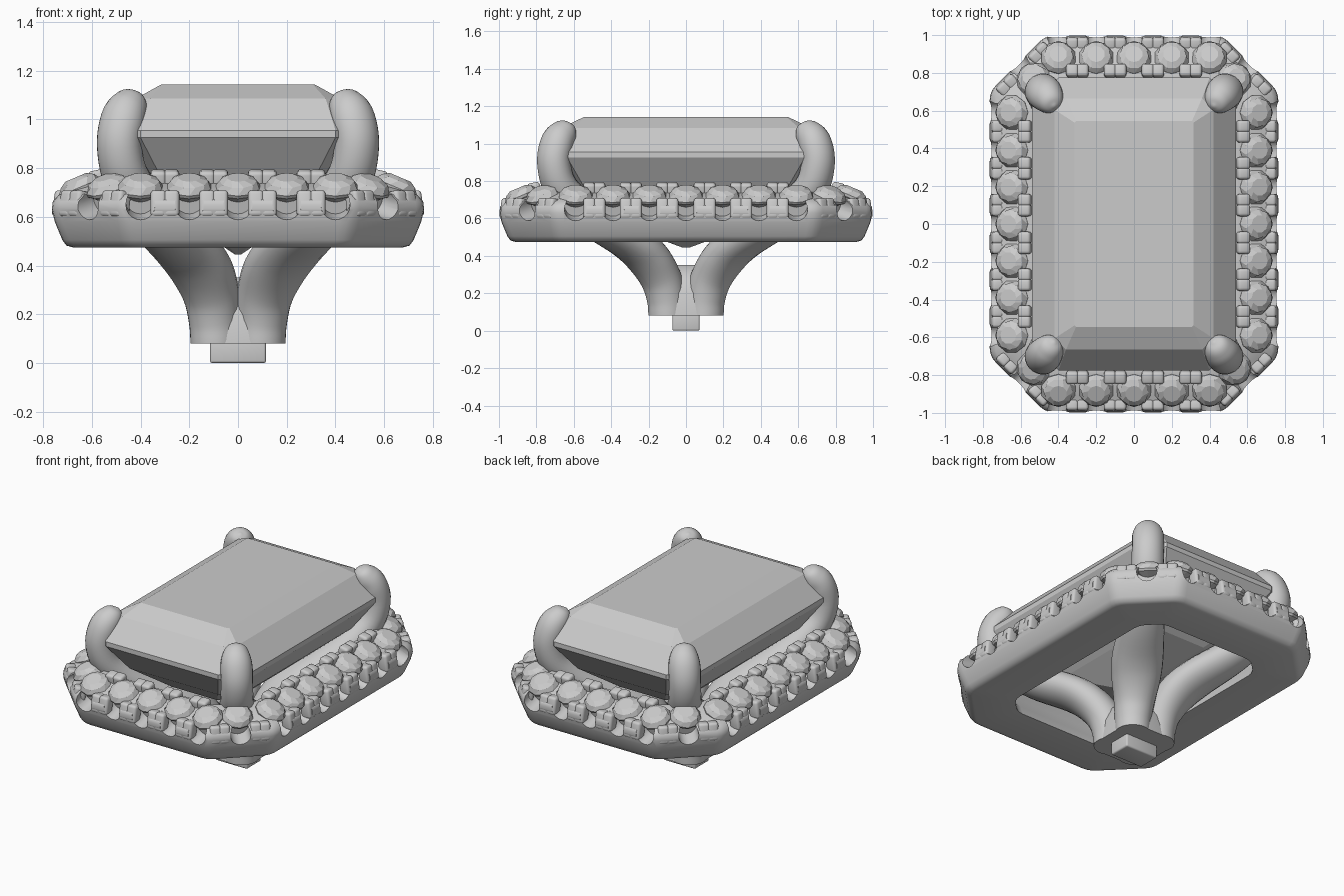
import bpy, bmesh
from math import pi, cos, sin, sqrt, radians
from mathutils import Matrix, Vector

if "Cube" in bpy.data.objects:
    bpy.data.objects.remove(bpy.data.objects["Cube"])

A, B, K = 0.764, 0.998, 1.465        # halo half width, half length, corner-cut sum x+y


def octagon(a, b, k):
    q = [(a, k - a), (k - b, b)]
    return ([(x, y) for x, y in q] + [(-x, y) for x, y in reversed(q)]
            + [(-x, -y) for x, y in q] + [(x, -y) for x, y in reversed(q)])


def rounded(pts, r):
    out = []
    n = len(pts)
    for i in range(n):
        p = Vector(pts[i])
        u = p + (Vector(pts[i - 1]) - p).normalized() * r
        v = p + (Vector(pts[(i + 1) % n]) - p).normalized() * r
        for t in (0, 0.33, 0.67, 1):
            out.append(tuple(u * (1 - t) ** 2 + p * 2 * t * (1 - t) + v * t * t))
    return out


def loft(bm, rings, m=Matrix(), closed=False):
    """Skin a stack of equal-length rings; cap the ends or close the stack."""
    rows = [[bm.verts.new(m @ Vector(p)) for p in r] for r in rings]
    n = len(rows[0])
    for j in range(len(rows) - (0 if closed else 1)):
        lo, hi = rows[j], rows[(j + 1) % len(rows)]
        for i in range(n):
            bm.faces.new((lo[i], lo[(i + 1) % n], hi[(i + 1) % n], hi[i]))
    if not closed:
        bm.faces.new(rows[0][::-1])
        bm.faces.new(rows[-1])


def select(ob):
    bpy.ops.object.select_all(action='DESELECT')
    ob.select_set(True)
    bpy.context.view_layer.objects.active = ob


def shade(ob, angle):
    select(ob)
    bpy.ops.object.shade_smooth_by_angle(angle=radians(angle))


def finish(bm, name, smooth=None):
    bmesh.ops.recalc_face_normals(bm, faces=bm.faces)
    me = bpy.data.meshes.new(name)
    bm.to_mesh(me)
    bm.free()
    ob = bpy.data.objects.new(name, me)
    bpy.context.collection.objects.link(ob)
    if smooth:
        shade(ob, smooth)
    return ob


def box(bm, m, sx, sy, sz, bevel):
    vs = bmesh.ops.create_cube(bm, size=1, matrix=m @ Matrix.Diagonal((sx, sy, sz, 1)))['verts']
    es = list({e for v in vs for e in v.link_edges})
    bmesh.ops.bevel(bm, geom=es, offset=bevel, segments=3, profile=0.5, affect='EDGES')


def frame(x, y, z, ang, tilt=0.0):
    """Local x points outward from the halo, tilted down the slope."""
    return Matrix.Translation((x, y, z)) @ Matrix.Rotation(ang, 4, 'Z') @ Matrix.Rotation(tilt, 4, 'Y')


def slots(d, ends, sides):
    """Positions at depth d inside the halo outline on all four straight sides."""
    out = []
    for s in (1, -1):
        out += [(x, s * (B - d), s * pi / 2) for x in ends]
        out += [(s * (A - d), y, 0 if s > 0 else pi) for y in sides]
    return out


def corners(d, offs):
    """Positions at depth d on the four cut corners, offs along the cut."""
    k = K - d * sqrt(2)
    mx, my = (k + (A - d) - (B - d)) / 2, (k - (A - d) + (B - d)) / 2
    out = []
    for o in offs:
        x, y = mx + o * 0.7071, my - o * 0.7071
        out += [(x, y, pi / 4), (-x, y, 3 * pi / 4), (-x, -y, -3 * pi / 4), (x, -y, -pi / 4)]
    return out


# halo body: swept cut-corner rectangle
profile = [(0.33, 0.475), (0.085, 0.475), (0.06, 0.482), (0.043, 0.505), (0.012, 0.58),
           (0.0, 0.63), (0.004, 0.662), (0.028, 0.69), (0.20, 0.752), (0.225, 0.752),
           (0.24, 0.735), (0.255, 0.62), (0.315, 0.53)]
bm = bmesh.new()
loft(bm, [[(x, y, z) for x, y in rounded(octagon(A - d, B - d, K - d * sqrt(2)), 0.045)]
          for d, z in profile], closed=True)
halo = finish(bm, "halo_body")

stone_ends = [-0.4, -0.2, 0, 0.2, 0.4]
stone_sides = [-0.59, -0.39, -0.195, 0, 0.195, 0.39, 0.59]

# scallops cut in the outer wall below each stone
bm = bmesh.new()
for x, y, a in slots(0.02, stone_ends, stone_sides) + corners(0.02, [0]):
    m = frame(x, y, 0.652, a, radians(14)) @ Matrix.Rotation(pi / 2, 4, 'Y')
    bmesh.ops.create_cone(bm, cap_ends=True, segments=20, radius1=0.06, radius2=0.06,
                          depth=0.15, matrix=m)
cutter = finish(bm, "scallop_cutter")
cutter.hide_render = True
mod = halo.modifiers.new("scallops", 'BOOLEAN')
mod.operation = 'DIFFERENCE'
mod.solver = 'EXACT'
mod.object = cutter
select(halo)
bpy.ops.object.modifier_apply(modifier=mod.name)
bpy.data.objects.remove(cutter)
shade(halo, 40)

# small round faceted stones around the halo
bm = bmesh.new()
levels = [(0.02, -0.06, 0), (0.09, -0.008, 0), (0.094, 0.006, 0), (0.077, 0.034, 0.5), (0.046, 0.05, 0)]
for x, y, a in slots(0.118, stone_ends, stone_sides) + corners(0.118, [0]):
    loft(bm, [[(r * cos((i + t) * pi / 5), r * sin((i + t) * pi / 5), z) for i in range(10)]
              for r, z, t in levels], frame(x, y, 0.716, a, radians(23)))
finish(bm, "halo_stones")

# paired bead prongs, outer and inner rows
bm = bmesh.new()
bead_ends = [-0.3, -0.1, 0.1, 0.3]
bead_sides = [-0.49, -0.295, -0.1, 0.1, 0.295, 0.49]
outer = slots(0.04, bead_ends, bead_sides) + corners(0.04, [-0.12, 0.12])
inner = slots(0.19, bead_ends, bead_sides)
for spots, z, h, tilt in ((outer, 0.652, 0.11, -8), (inner, 0.742, 0.10, 12)):
    for x, y, a in spots:
        for s in (-1, 1):
            m = frame(x, y, z, a, radians(tilt)) @ Matrix.Translation((0, s * 0.027, 0))
            box(bm, m, 0.068, 0.064, h, 0.016)
finish(bm, "halo_beads", 45)

# centre stone: step cut with cropped corners (half width, half length, crop sum, z)
steps = [(0.012, 0.02, 0.026, 0.445), (0.24, 0.44, 0.60, 0.60), (0.43, 0.655, 0.97, 0.76),
         (0.54, 0.775, 1.175, 0.925), (0.54, 0.775, 1.175, 0.955),
         (0.42, 0.665, 1.025, 1.085), (0.315, 0.545, 0.852, 1.143)]
bm = bmesh.new()
loft(bm, [[(x, y, z) for x, y in octagon(a, b, k)] for a, b, k, z in steps])
finish(bm, "centre_stone")

# legs sweeping from the base up into the claws (x, y, z, thickness, width)
path = [(0.091, 0.097, 0.08, 0.104, 0.104), (0.095, 0.104, 0.17, 0.104, 0.108),
        (0.11, 0.135, 0.28, 0.105, 0.122), (0.155, 0.205, 0.39, 0.105, 0.145),
        (0.225, 0.305, 0.48, 0.10, 0.15), (0.35, 0.50, 0.60, 0.095, 0.125),
        (0.455, 0.66, 0.75, 0.09, 0.10), (0.487, 0.706, 0.89, 0.088, 0.094),
        (0.472, 0.69, 1.0, 0.088, 0.094), (0.445, 0.655, 1.06, 0.075, 0.078),
        (0.428, 0.63, 1.095, 0.045, 0.05), (0.42, 0.622, 1.11, 0.006, 0.006)]


def spline(pts, steps=5):
    v = [Vector(p) for p in pts]
    v = [v[0] * 2 - v[1]] + v + [v[-1] * 2 - v[-2]]
    out = []
    for a, b, c, d in zip(v, v[1:], v[2:], v[3:]):
        for i in range(steps):
            t = i / steps
            out.append(b + (c - a) * t / 2 + (a * 2 - b * 5 + c * 4 - d) * t * t / 2
                       + (b * 3 - a - c * 3 + d) * t ** 3 / 2)
    return out + [v[-2]]


pts = spline(path)
side = Vector((-0.81, 0.58, 0)).normalized()
rings = []
for i, p in enumerate(pts):
    tan = (pts[min(i + 1, len(pts) - 1)] - pts[max(i - 1, 0)]).to_3d()
    if i == 0:
        tan = Vector((0, 0, 1))
    nor = side.cross(tan).normalized()
    rings.append([p.to_3d() + side * p[4] * cos(j * pi / 12) + nor * p[3] * sin(j * pi / 12)
                  for j in range(24)])
for sx, sy, tag in ((1, -1, "front_right"), (-1, -1, "front_left"), (1, 1, "back_right"), (-1, 1, "back_left")):
    bm = bmesh.new()
    loft(bm, rings, Matrix.Diagonal((sx, sy, 1, 1)))
    finish(bm, tag + "_claw", 50)

# solid core where the legs meet
bm = bmesh.new()
loft(bm, [[(x, y, z) for x, y in rounded(octagon(a, a * 1.03, a * 1.55), a * 0.15)]
          for a, z in ((0.188, 0.08), (0.182, 0.2), (0.15, 0.28), (0.08, 0.35))])
finish(bm, "base_core", 50)

# peg under the base
bm = bmesh.new()
box(bm, Matrix.Translation((0, 0, 0.05)), 0.23, 0.145, 0.10, 0.01)
finish(bm, "base_peg", 40)
